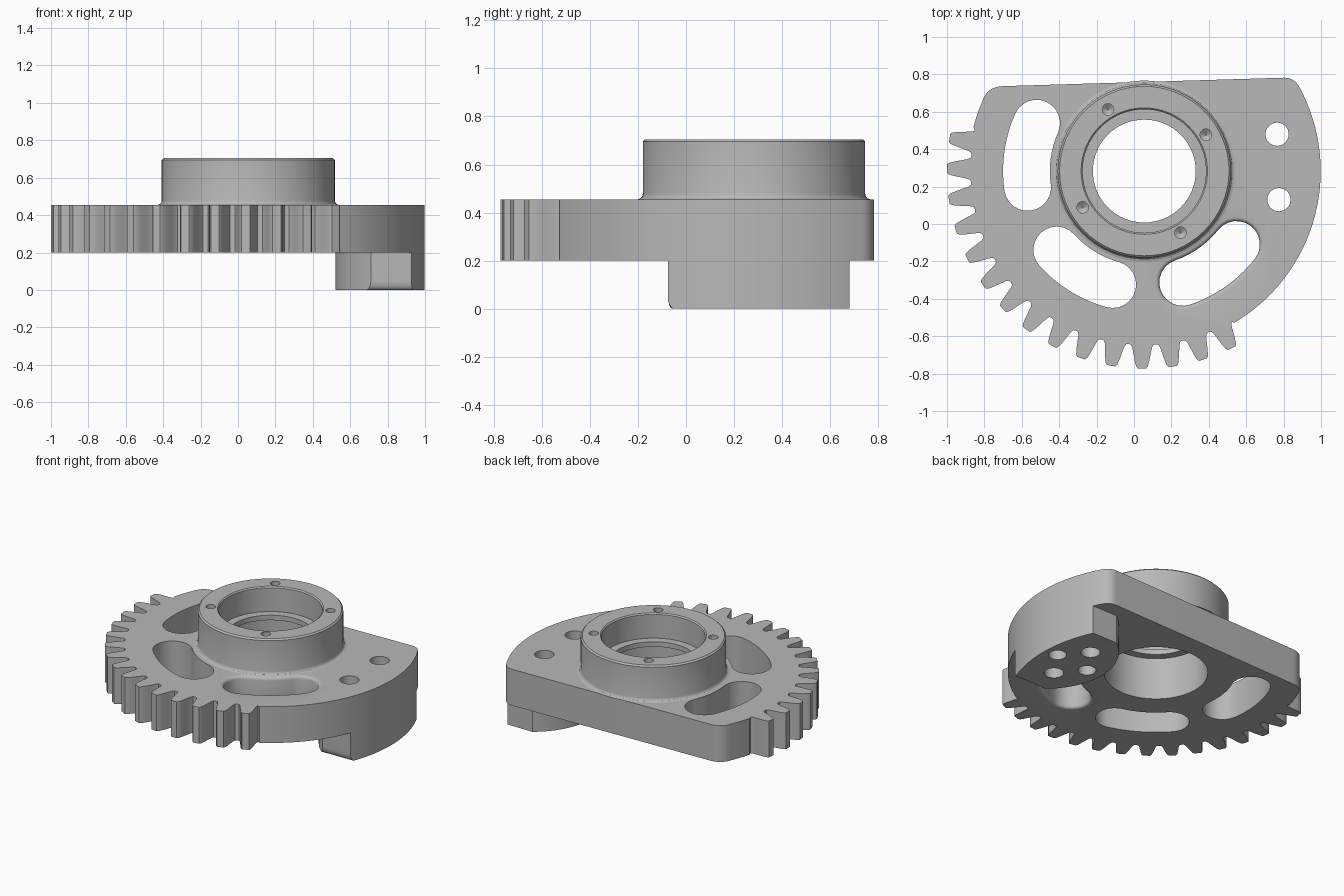
import bpy, bmesh
from math import sin, cos, radians, sqrt, asin, degrees
from mathutils import Vector

if "Cube" in bpy.data.objects:
    bpy.data.objects.remove(bpy.data.objects["Cube"])

HUB = Vector((0.055, 0.283))
BLANK_R, BOTTOM, TOP, RIM = 0.943, 0.2, 0.455, 0.705

metal = bpy.data.materials.new("grey_metal")
metal.use_nodes = True
metal.diffuse_color = (0.48, 0.48, 0.48, 1)
metal.node_tree.nodes["Principled BSDF"].inputs["Base Color"].default_value = (0.48, 0.48, 0.48, 1)


def polar(r, deg, centre=HUB):
    return (centre[0] + r * cos(radians(deg)), centre[1] + r * sin(radians(deg)))


def arc(r, start, end, n, centre=HUB):
    return [polar(r, start + (end - start) * i / n, centre) for i in range(n + 1)]


def circle(r, centre, n=32):
    return arc(r, 0, 360, n, centre)[:-1]


def curve(a, b, c, n=8):
    a, b, c = Vector(a), Vector(b), Vector(c)
    return [tuple(a.lerp(b, i / n).lerp(b.lerp(c, i / n), i / n)) for i in range(n + 1)]


def loft(name, rings, closed=False):
    """Skin equal rings of 3D points; cap the ends unless the rings form a loop."""
    bm = bmesh.new()
    loops = [[bm.verts.new(p) for p in ring] for ring in rings]
    n = len(loops[0])
    pairs = list(zip(loops, loops[1:]))
    if closed:
        pairs.append((loops[-1], loops[0]))
    else:
        bm.faces.new(loops[0])
        bm.faces.new(loops[-1])
    for a, b in pairs:
        for i in range(n):
            j = (i + 1) % n
            bm.faces.new((a[i], a[j], b[j], b[i]))
    bmesh.ops.recalc_face_normals(bm, faces=bm.faces)
    mesh = bpy.data.meshes.new(name)
    bm.to_mesh(mesh)
    bm.free()
    mesh.materials.append(metal)
    obj = bpy.data.objects.new(name, mesh)
    bpy.context.collection.objects.link(obj)
    return obj


def prism(name, points, z0, z1):
    return loft(name, [[(x, y, z) for x, y in points] for z in (z0, z1)])


def activate(obj):
    bpy.ops.object.select_all(action='DESELECT')
    obj.select_set(True)
    bpy.context.view_layer.objects.active = obj


def cut(obj, cutters):
    """Subtract the cutters and remove them."""
    for cutter in cutters:
        mod = obj.modifiers.new("cut", 'BOOLEAN')
        mod.operation, mod.solver, mod.object = 'DIFFERENCE', 'EXACT', cutter
        activate(obj)
        bpy.ops.object.modifier_apply(modifier=mod.name)
        bpy.data.objects.remove(cutter)


def slot(start, end, levels):
    """Curved slot about the hub; levels are (half width, z) pairs."""
    rings = []
    for w, z in levels:
        a, b = polar(0.63, start), polar(0.63, end)
        pts = (arc(0.63 + w, start, end, 14) + arc(w, end, end + 180, 12, b)[1:]
               + arc(0.63 - w, end, start, 14)[1:] + arc(w, start + 180, start + 360, 12, a)[1:-1])
        rings.append([(x, y, z) for x, y in pts])
    return loft("slot_cutter", rings)


def drill(centre, r, z_open, z_end, tip):
    """Blind hole with a conical end."""
    levels = ((r, z_open), (r, z_end), (0.004, z_end + tip))
    return loft("drill", [[(x, y, z) for x, y in circle(q, centre, 20)] for q, z in levels])


# Sector plate: flat back edge, rounded corners, teeth and plain arc
outline = curve((0.80, 0.782), (0.86, 0.784), polar(BLANK_R, 28))[::-1]
outline += curve((-0.70, 0.737), (-0.785, 0.735), polar(BLANK_R, 156.5))
outline += arc(BLANK_R, 158, 165.5, 5)
tooth = [(3.7, 0.931), (3.2, 0.945), (2.75, 0.975), (2.2, 1.015), (1.7, 1.045), (1.2, 1.056)]
for k in range(15):
    mid = 170.3 + 9 * k
    outline += [polar(r, mid - d) for d, r in tooth]
    outline += [polar(r, mid + d) for d, r in reversed(tooth)]
    if k < 14:
        outline.append(polar(0.928, mid + 4.5))
outline += arc(BLANK_R, 300.8, 387, 48)
plate = prism("sector_plate", outline, BOTTOM, TOP)

# Bore and three curved slots, the last with rounded rims
straight = [(0.125, 0.1), (0.125, 0.6)]
f = 0.022
rounded = [(0.125 + f, 0.1), (0.125 + f, BOTTOM)]
steps = [(1 - sin(radians(t)), 1 - cos(radians(t))) for t in (20, 40, 60, 90)]
rounded += [(0.125 + f * a, BOTTOM + f * b) for a, b in steps]
rounded += [(0.125 + f * a, TOP - f * b) for a, b in reversed(steps)]
rounded += [(0.125 + f, TOP), (0.125 + f, 0.6)]
cut(plate, [prism("bore_cutter", circle(0.33, HUB, 64), 0.1, 0.6),
            slot(156, 188, straight), slot(222, 254.5, straight), slot(289, 321.5, rounded)])

# Hub ring with base fillet, chamfered rim and inner lip
profile = [(0.33, TOP), (0.484, TOP), (0.472, 0.459), (0.466, 0.466), (0.463, 0.478),
           (0.463, 0.695), (0.453, RIM), (0.338, RIM), (0.33, 0.697),
           (0.33, 0.53), (0.275, 0.53), (0.275, 0.495), (0.33, 0.495)]
hub = loft("hub_ring", [[(*polar(r, 360 * i / 64), z) for r, z in profile]
                        for i in range(64)], closed=True)
cut(hub, [drill(polar(0.382, 30.5 + 90 * k), 0.031, 0.8, 0.62, -0.02) for k in range(4)])

# Foot: convex inner side, flat ends, outer side following the plate
FRONT, BACK, INNER = -0.075, 0.68, (0.985, 0.30)
inner_r = 0.465


def angle_at(y, cy, r):
    return degrees(asin((y - cy) / r))


foot_pts = arc(BLANK_R, angle_at(FRONT, HUB.y, BLANK_R), angle_at(BACK, HUB.y, BLANK_R), 28)
foot_pts += arc(inner_r, 180 - angle_at(BACK, INNER[1], inner_r),
                180 - angle_at(FRONT, INNER[1], inner_r), 28, INNER)
foot = prism("mounting_foot", foot_pts, 0, BOTTOM)

# Rounded front lower edge of the foot
bm = bmesh.new()
bm.from_mesh(foot.data)
edge = [e for e in bm.edges if all(v.co.z < 0.001 and v.co.y < FRONT + 0.001 for v in e.verts)]
bmesh.ops.bevel(bm, geom=edge, offset=0.05, segments=6, profile=0.5, affect='EDGES')
bm.to_mesh(foot.data)
bm.free()

# Two bolt holes through plate and foot, two blind ones in the foot
bolts = [(0.765, 0.48), (0.775, 0.13)]
for part in (plate, foot):
    cut(part, [prism("bolt_cutter", circle(0.062, c), -0.2, 0.6) for c in bolts])
cut(foot, [drill(c, 0.058, -0.1, 0.09, 0.03) for c in ((0.905, 0.32), (0.635, 0.29))])

# Smooth shading with sharp edges kept
for part in (plate, hub, foot):
    activate(part)
    bpy.ops.object.shade_smooth_by_angle(angle=radians(28))
